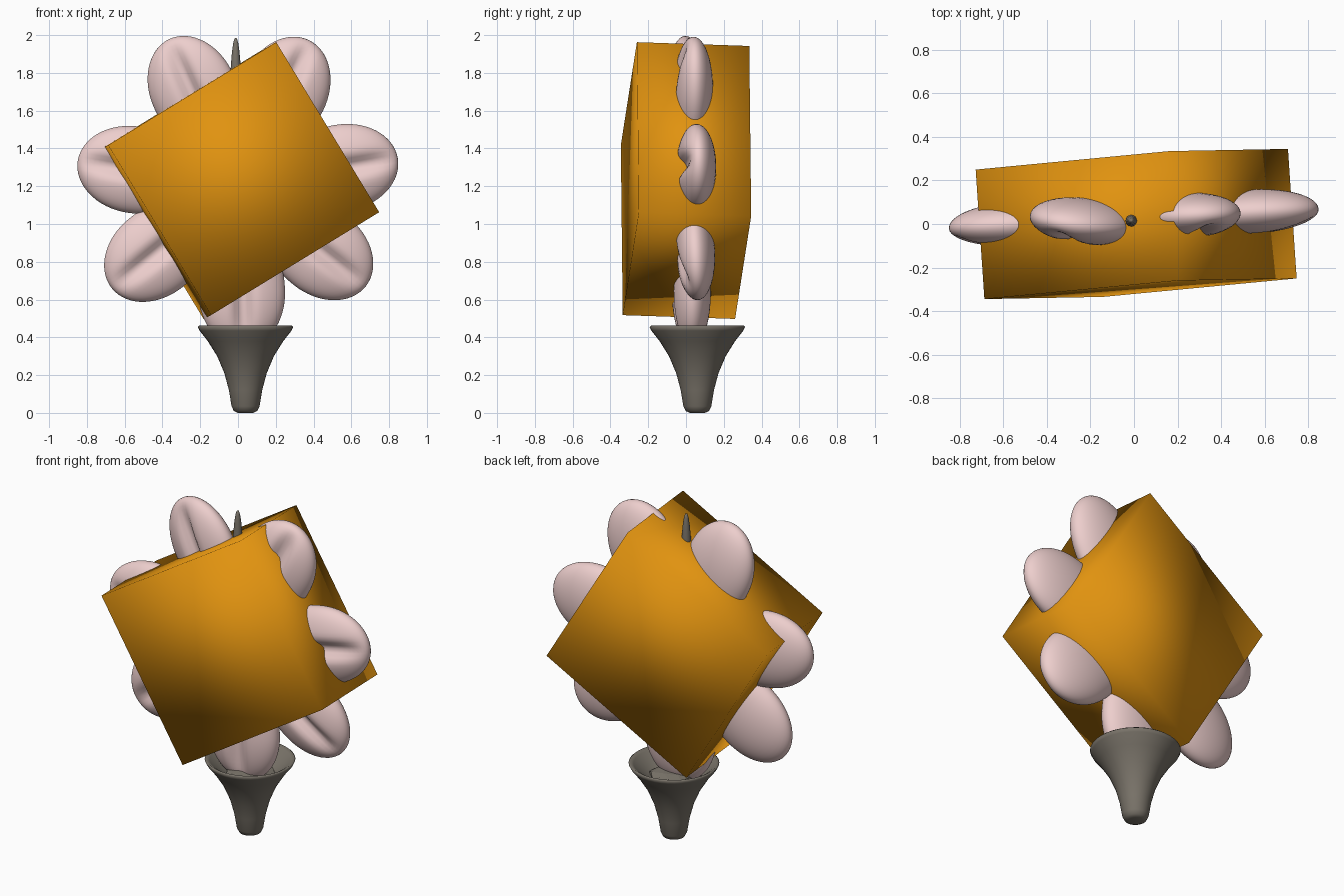
import bpy, bmesh, math, random
from mathutils import Matrix, Vector

if "Cube" in bpy.data.objects:
    bpy.data.objects.remove(bpy.data.objects["Cube"])


def material(name, rgb):
    m = bpy.data.materials.new(name)
    m.diffuse_color = (*rgb, 1)
    m.use_nodes = True
    m.node_tree.nodes["Principled BSDF"].inputs["Base Color"].default_value = m.diffuse_color
    return m


ORANGE = material("orange", (0.75, 0.29, 0.005))
PINK = material("pink", (0.85, 0.62, 0.61))
STONE = material("stone", (0.19, 0.17, 0.14))


def make_object(name, bm, mat, smooth=True):
    bmesh.ops.recalc_face_normals(bm, faces=bm.faces)
    mesh = bpy.data.meshes.new(name)
    bm.to_mesh(mesh)
    bm.free()
    for p in mesh.polygons:
        p.use_smooth = smooth
    mesh.materials.append(mat)
    obj = bpy.data.objects.new(name, mesh)
    bpy.context.collection.objects.link(obj)
    return obj


def lathe(name, profile, centre, mat, sides=32):
    bm = bmesh.new()
    rings = []
    for r, z in profile:
        if r == 0:
            rings.append([bm.verts.new((centre[0], centre[1], z))] * sides)
        else:
            rings.append([bm.verts.new((centre[0] + r * math.cos(i * math.tau / sides),
                                        centre[1] + r * math.sin(i * math.tau / sides), z))
                          for i in range(sides)])
    for a, b in zip(rings, rings[1:]):
        for i in range(sides):
            j = (i + 1) % sides
            bm.faces.new(dict.fromkeys((a[i], a[j], b[j], b[i])))
    return make_object(name, bm, mat)


# Tilted block at the flower's heart, smooth shaded across its corners
u, v, w = Vector((0.89, 0.085, 0.545)), Vector((-0.545, -0.01, 0.9)), Vector((-0.04, 0.595, -0.02))
bm = bmesh.new()
bmesh.ops.create_cube(bm, size=1)
for p in bm.verts:
    p.co = Vector((0.01, 0, 1.23)) + u * p.co.x + v * p.co.z + w * p.co.y
make_object("flower_centre", bm, ORANGE)


# Puffy petals, each with a crease pressed into its front
def petal(name, angle, roll):
    bm = bmesh.new()
    bmesh.ops.create_uvsphere(bm, u_segments=48, v_segments=32, radius=1)
    place = (Matrix.Translation((0, 0.025, 1.2)) @ Matrix.Rotation(math.radians(3), 4, 'Z')
             @ Matrix.Rotation(-math.radians(angle), 4, 'Y')
             @ Matrix.Translation((0.56, 0, 0)) @ Matrix.Rotation(math.radians(roll), 4, 'X'))
    for p in bm.verts:
        x, y, z = p.co
        length = 0.3 if x > 0 else 0.4
        crease = 0
        if y < 0:
            crease = 0.055 * math.exp(-(z / 0.2) ** 2) * (-y) * max(0, 1 - abs(x) ** 4)
        p.co = place @ Vector((x * length, y * 0.105 + crease, z * 0.23))
    make_object(name, bm, PINK)


for i, (angle, roll) in enumerate([(-88, 0), (-38, 4), (10, 0), (64, 0), (115, -12), (171, 0), (219, 0)]):
    petal(f"petal_{i + 1}", angle, roll)

# Flared pot with a shallow bowl
lathe("pot", [(0, 0.005), (0.04, 0.0), (0.062, 0.01), (0.074, 0.035), (0.088, 0.12), (0.112, 0.21),
              (0.15, 0.3), (0.2, 0.38), (0.243, 0.435), (0.253, 0.455), (0.245, 0.462), (0.225, 0.45),
              (0.17, 0.4), (0.1, 0.36), (0, 0.345)], (0.04, 0.06), STONE, 40)

# Thin stem ending in a point above the block
lathe("stem_tip", [(0, 0.35), (0.03, 0.36), (0.03, 1.72), (0.026, 1.84), (0.02, 1.91), (0.013, 1.96),
                   (0.006, 1.982), (0, 1.985)], (-0.012, 0.015), STONE, 16)

# Ragged soil in the bowl
random.seed(4)
bm = bmesh.new()
bmesh.ops.create_icosphere(bm, subdivisions=2, radius=1)
for p in bm.verts:
    p.co *= random.uniform(0.75, 1.1)
    p.co = Vector((0.04 + p.co.x * 0.14, 0.06 + p.co.y * 0.14, 0.38 + p.co.z * 0.035))
make_object("soil", bm, STONE, smooth=False)
